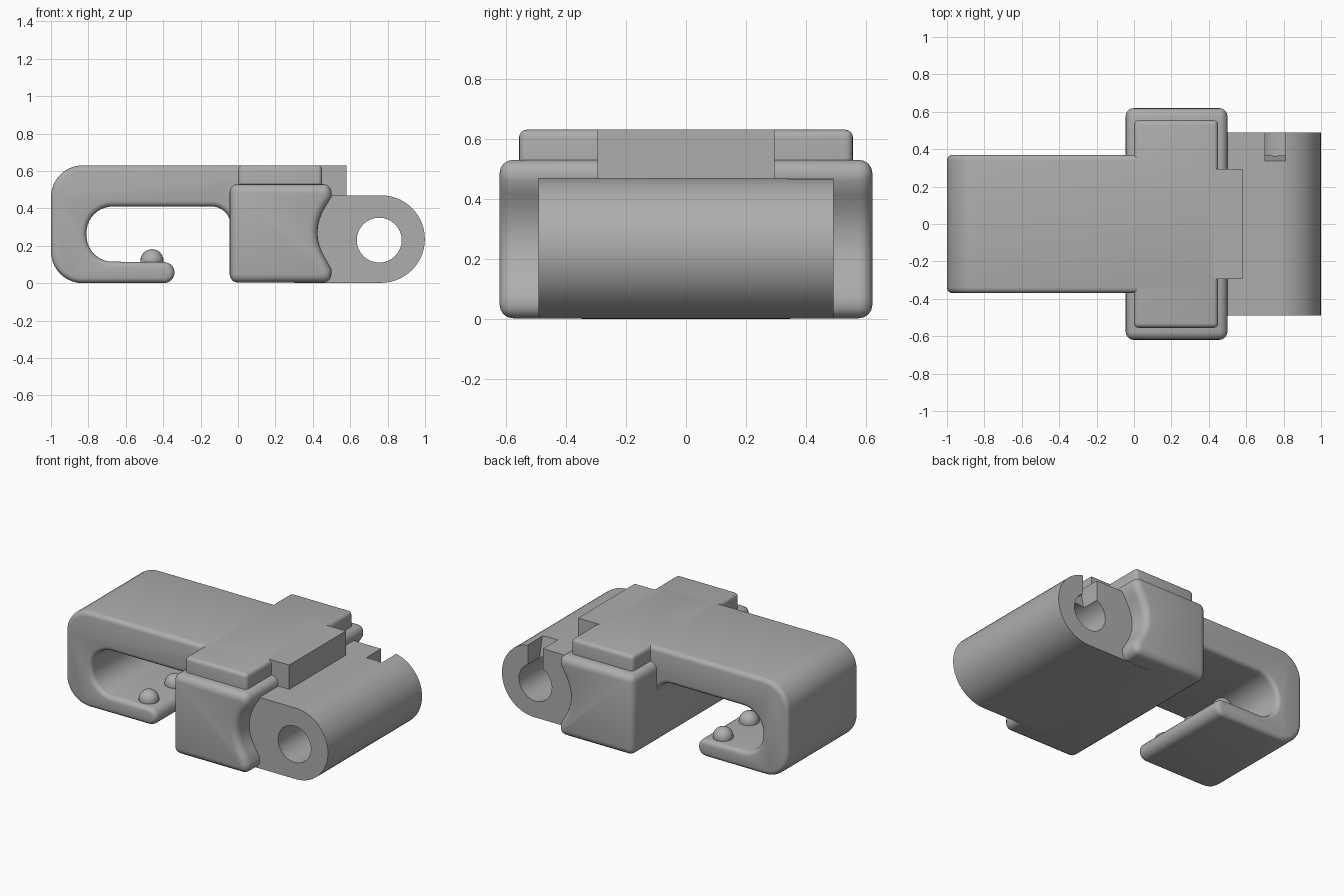
import bpy, bmesh, math
from math import radians, sin, cos

cube = bpy.data.objects.get("Cube")
if cube:
    bpy.data.objects.remove(cube, do_unlink=True)

grey = bpy.data.materials.new("plain grey")
grey.use_nodes = True
GREY = (0.42, 0.42, 0.42, 1)
grey.diffuse_color = GREY
grey.node_tree.nodes["Principled BSDF"].inputs["Base Color"].default_value = GREY


def arc(cx, cz, r, start, end, steps=10):
    """Points of an arc in the xz plane, angles in degrees."""
    angles = [radians(start + (end - start) * i / steps) for i in range(steps + 1)]
    return [(cx + r * cos(a), cz + r * sin(a)) for a in angles]


def select(obj):
    bpy.ops.object.select_all(action='DESELECT')
    obj.select_set(True)
    bpy.context.view_layer.objects.active = obj


def finish(obj, bevel=0.0):
    obj.data.materials.clear()
    obj.data.materials.append(grey)
    select(obj)
    if bevel:
        mod = obj.modifiers.new("rounded edges", 'BEVEL')
        mod.width, mod.segments = bevel, 4
        mod.limit_method, mod.angle_limit = 'ANGLE', radians(40)
        bpy.ops.object.modifier_apply(modifier=mod.name)
    bpy.ops.object.shade_smooth_by_angle(angle=radians(35))
    return obj


def extrude(name, profile, half_width):
    """Extrude an xz outline symmetrically along y."""
    bm = bmesh.new()
    face = bm.faces.new([bm.verts.new((x, -half_width, z)) for x, z in profile])
    moved = bmesh.ops.extrude_face_region(bm, geom=[face])["geom"]
    verts = [v for v in moved if isinstance(v, bmesh.types.BMVert)]
    bmesh.ops.translate(bm, verts=verts, vec=(0, 2 * half_width, 0))
    bmesh.ops.recalc_face_normals(bm, faces=bm.faces)
    mesh = bpy.data.meshes.new(name)
    bm.to_mesh(mesh)
    bm.free()
    obj = bpy.data.objects.new(name, mesh)
    bpy.context.collection.objects.link(obj)
    return obj


def rect(x0, x1, z0, z1):
    return [(x0, z0), (x1, z0), (x1, z1), (x0, z1)]


def cut(obj, cutter):
    cutter.hide_render = True
    select(obj)
    mod = obj.modifiers.new("cut", 'BOOLEAN')
    mod.operation, mod.solver, mod.object = 'DIFFERENCE', 'EXACT', cutter
    bpy.ops.object.modifier_apply(modifier=mod.name)
    bpy.data.objects.remove(cutter, do_unlink=True)


# Hook: top arm, rounded back and lower lip in one outline
hook = (arc(-0.395, 0.057, 0.056, 90, -90)
        + arc(-0.83, 0.17, 0.17, 270, 180)
        + arc(-0.83, 0.46, 0.17, 180, 90)
        + [(0.42, 0.63), (0.42, 0.2), (-0.03, 0.2)]
        + arc(-0.14, 0.31, 0.10, 0, 90)
        + arc(-0.67, 0.27, 0.14, 90, 180)
        + arc(-0.67, 0.255, 0.14, 180, 270))
finish(extrude("hook", hook, 0.37), 0.03)

# Retaining bumps on the lower lip
for i, y in enumerate((-0.27, 0, 0.27)):
    bpy.ops.mesh.primitive_uv_sphere_add(segments=20, ring_count=12, radius=0.062,
                                         location=(-0.46, y, 0.12))
    bump = bpy.context.object
    bump.name = f"lip_bump_{i + 1}"
    finish(bump)

# Main block with a scooped end
block = ([(-0.045, 0.003), (0.5, 0.003), (0.5, 0.075)]
         + [(0.5 - 0.075 * sin(math.pi * t / 10) ** 0.8, 0.09 + 0.036 * t)
            for t in range(1, 10)]
         + [(0.5, 0.46), (0.5, 0.53), (-0.045, 0.53)])
finish(extrude("main_block", block, 0.62), 0.045)

# Raised cap and tongue above the block
finish(extrude("raised_cap", rect(0.0, 0.45, 0.45, 0.63), 0.555), 0.025)
finish(extrude("tongue", rect(0.3, 0.58, 0.46, 0.63), 0.295))

# Hinge barrel with a pin hole and a key slot
barrel = extrude("hinge_barrel", [(0.3, 0.002), (0.3, 0.47)]
                 + arc(0.765, 0.236, 0.234, 90, -90, 28), 0.49)
cut(barrel, extrude("pin_cutter", arc(0.755, 0.23, 0.12, 0, 348.75, 31), 0.7))
slot = extrude("slot_cutter", rect(0.7, 0.81, 0.24, 0.5), 0.2)
for v in slot.data.vertices:
    v.co.y = 0.6 if v.co.y > 0 else (0.33 if v.co.z > 0.4 else 0.39)
cut(barrel, slot)
finish(barrel)
